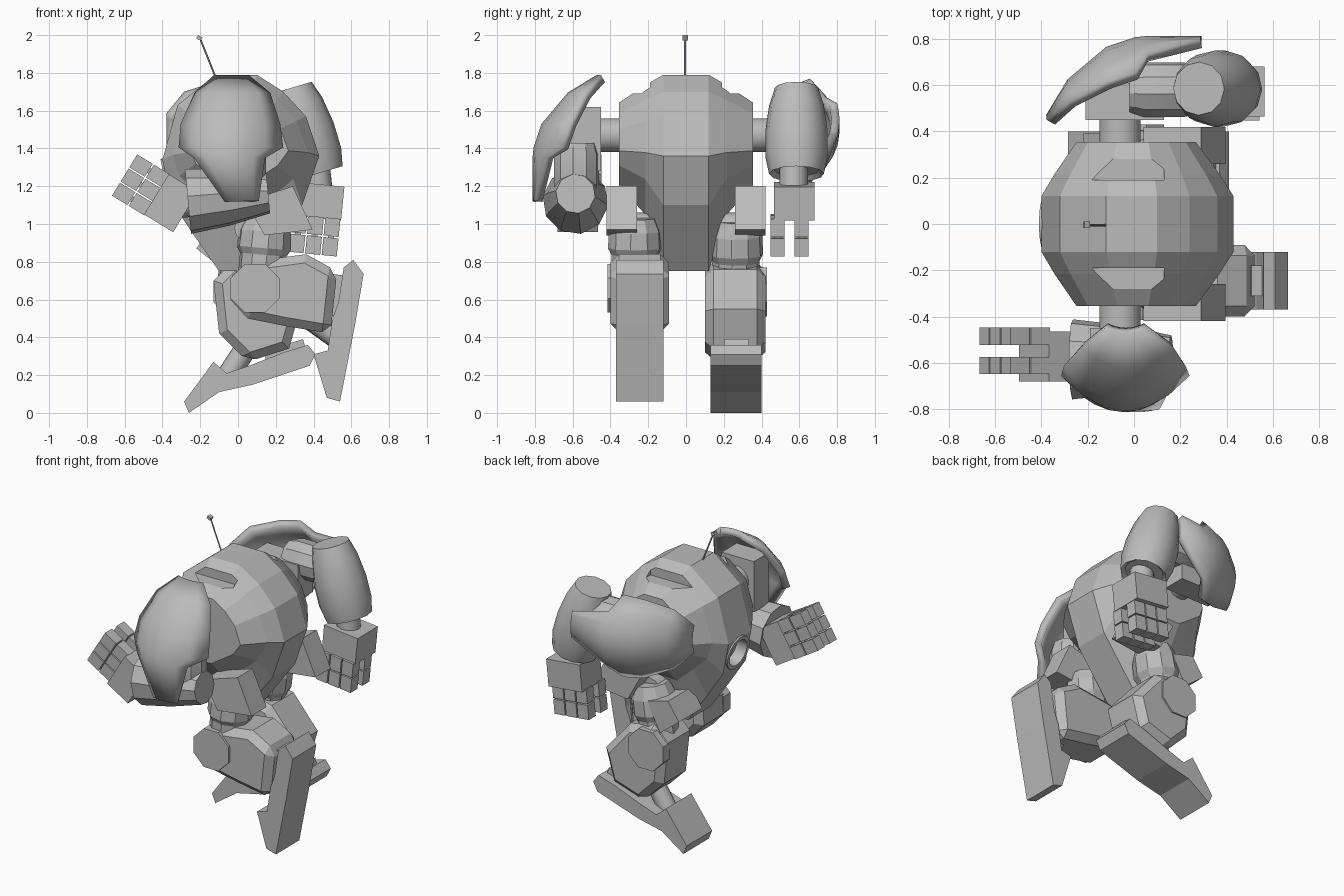
import bpy, bmesh, math
from mathutils import Vector

if "Cube" in bpy.data.objects:
    bpy.data.objects.remove(bpy.data.objects["Cube"])

grey = bpy.data.materials.new("plain grey")
grey.use_nodes = True
grey.diffuse_color = (0.5, 0.5, 0.5, 1)
grey.node_tree.nodes["Principled BSDF"].inputs["Base Color"].default_value = (0.5, 0.5, 0.5, 1)


def loft(name, rings, wrap=True, bevel=0, solid=0, smooth=0):
    """Skin a list of point rings; wrapped rings get end caps."""
    bm = bmesh.new()
    rows = [[bm.verts.new(p) for p in ring] for ring in rings]
    n = len(rows[0])
    for a, b in zip(rows, rows[1:]):
        for i in range(n if wrap else n - 1):
            j = (i + 1) % n
            bm.faces.new((a[i], a[j], b[j], b[i]))
    if wrap:
        bm.faces.new(rows[0])
        bm.faces.new(rows[-1])
    bmesh.ops.recalc_face_normals(bm, faces=bm.faces)
    mesh = bpy.data.meshes.new(name)
    bm.to_mesh(mesh)
    bm.free()
    mesh.materials.append(grey)
    ob = bpy.data.objects.new(name, mesh)
    bpy.context.collection.objects.link(ob)
    if bevel:
        mod = ob.modifiers.new("chamfer", "BEVEL")
        mod.width, mod.segments = bevel, 1
        mod.limit_method, mod.angle_limit = "ANGLE", math.radians(60)
    if solid:
        mod = ob.modifiers.new("thickness", "SOLIDIFY")
        mod.thickness, mod.offset = solid, 0
    if smooth:
        bpy.ops.object.select_all(action="DESELECT")
        ob.select_set(True)
        bpy.context.view_layer.objects.active = ob
        bpy.ops.object.shade_smooth_by_angle(angle=math.radians(smooth))
    return ob


def prism(name, outline, y0, y1, bevel=0):
    """Side outline in x and z, extruded across y."""
    return loft(name, [[(x, y, z) for x, z in outline] for y in (y0, y1)], bevel=bevel)


def barrel(name, p, q, profile, sides=12, smooth=0):
    """Round part between two points; profile holds (fraction, radius)."""
    p, q = Vector(p), Vector(q)
    axis = (q - p).normalized()
    u = axis.orthogonal().normalized()
    v = axis.cross(u)
    turn = math.pi / sides
    rings = [[p.lerp(q, t) + r * (u * math.cos(2 * i * turn + turn) + v * math.sin(2 * i * turn + turn))
              for i in range(sides)] for t, r in profile]
    return loft(name, rings, smooth=smooth)


def rod(name, p, q, r, sides=12):
    return barrel(name, p, q, [(0, r), (1, r)], sides, 40)


def block(name, c, d, length, width, y0, y1):
    """Box centred on (x, z) = c with its length along direction d."""
    d = Vector(d).normalized() * length / 2
    n = Vector((-d.y, d.x)).normalized() * width / 2
    c = Vector(c)
    return prism(name, [c + d + n, c + d - n, c - d - n, c - d + n], y0, y1)


def carve(target, cutter):
    cutter.hide_render = cutter.hide_viewport = True
    mod = target.modifiers.new("recess", "BOOLEAN")
    mod.operation, mod.object = "DIFFERENCE", cutter


# Faceted body: each station has y, side scale, and downward scale
section = [(0.43, 1.36), (0.36, 1.57), (0.24, 1.70), (0.10, 1.79), (-0.12, 1.79), (-0.32, 1.63),
           (-0.40, 1.34), (-0.36, 1.13), (-0.24, 0.95), (-0.1, 0.75), (0.08, 0.75), (0.34, 1.1)]
stations = [(0.355, 0.62, 0.3), (0.215, 0.86, 0.54), (0.12, 1, 1)]
stations = [(-y, s, low) for y, s, low in stations] + stations[::-1]
body = loft("body", [[(x * s, y, 1.4 + (z - 1.4) * (s if z > 1.4 else low)) for x, z in section]
                     for y, s, low in stations])

# Roof recesses
for s in (-1, 1):
    carve(body, block("roof_recess_cutter", (-0.13, 1.79), (1, 0), 0.52, 0.2, s * 0.19, s * 0.28))

# Sensor port
normal = Vector((-0.98, 0, -0.18)).normalized()
hub = Vector((-0.38, 0, 1.235))
carve(body, rod("sensor_cutter", hub - normal * 0.08, hub + normal * 0.1, 0.1, 16))
barrel("sensor_ring", hub - normal * 0.06, hub + normal * 0.01,
       [(0, 0.115), (1, 0.115), (1, 0.09), (0, 0.08)], 16, 30)

# Antenna
rod("antenna", (-0.12, -0.005, 1.78), (-0.2, -0.005, 1.98), 0.005, 6)
block("antenna_tip", (-0.205, 1.985), (0.9, -0.4), 0.026, 0.02, -0.018, 0.01)

# Arms: the second arm is mirrored across y and swung a quarter turn at the shoulder
PX, PZ = -0.06, 1.47


def near(x, y, z):
    return (x, y, z)


def swung(x, y, z):
    return (PX - (z - PZ), -y, PZ + (x - PX))


plate_rows = [(1.77, -0.12, 0.05, -0.46, -0.44), (1.68, -0.22, 0.16, -0.61, -0.52),
              (1.52, -0.29, 0.21, -0.745, -0.60), (1.40, -0.30, 0.225, -0.785, -0.64),
              (1.35, -0.22, 0.13, -0.79, -0.72), (1.12, -0.06, 0.10, -0.79, -0.78)]


def shoulder(place, side):
    rod(side + "_shoulder_axle", (PX, -0.3, PZ) if side == "right" else (PX, 0.3, PZ),
        place(PX, -0.5, PZ), 0.09, 16)
    rows = []
    for z, x0, x1, y_mid, y_edge in plate_rows:
        rows.append([place(x0 + (x1 - x0) * i / 6, y_mid + (y_edge - y_mid) * (i / 3 - 1) ** 2, z)
                     for i in range(7)])
    loft(side + "_shoulder_plate", rows, wrap=False, solid=0.045, smooth=28)
    loft(side + "_shoulder_block", [[place(x, y, z) for x, y in
         ((-0.19, -0.45), (0.05, -0.45), (0.05, -0.61), (-0.19, -0.61))] for z in (1.62, 1.28)])
    barrel(side + "_upper_arm", place(0.03, -0.58, 1.43), place(0.03, -0.58, 1.12),
           [(0, 0.1), (0.2, 0.12), (0.75, 0.12), (1, 0.1)], 10, 30)


def hand(name, side, palm, fingers, d):
    """Palm with two rows of three jointed fingers."""
    d = Vector(d).normalized()
    n = Vector((-d.y, d.x))
    block(name + "_palm", palm, d, 0.18, 0.25, side * 0.465, side * 0.68)
    for y in (side * 0.485, side * 0.612):
        for k in (-1, 0, 1):
            c = Vector(fingers) + n * k * 0.088
            block(name + "_finger_core", c - d * 0.02, d, 0.2, 0.03, y - 0.02, y + 0.02)
            for e in (-0.052, 0.052):
                block(name + "_finger_joint", c + d * e, d, 0.096, 0.08, y - 0.037, y + 0.037)


shoulder(near, "right")
shoulder(swung, "left")
barrel("right_forearm", (0.16, -0.585, 1.16), (-0.265, -0.585, 1.12),
       [(0, 0.105), (0.5, 0.15), (1, 0.175), (0.95, 0.13)], 10, 30)
barrel("left_forearm", (0.28, 0.585, 1.72), (0.415, 0.585, 1.265),
       [(0, 0.115), (0.2, 0.145), (0.5, 0.165), (0.8, 0.165), (1, 0.145), (0.95, 0.12)], 12, 30)
rod("right_wrist", (-0.2, -0.57, 1.12), (-0.36, -0.57, 1.11), 0.08)
rod("left_wrist", (0.41, 0.57, 1.32), (0.43, 0.57, 1.14), 0.075)
hand("right", -1, (-0.355, 1.11), (-0.515, 1.207), (-0.85, 0.52))
hand("left", 1, (0.43, 1.12), (0.405, 0.94), (-0.1, -1))

# Hips
rod("hip_axle", (0.06, -0.3, 0.98), (0.06, 0.3, 0.98), 0.08)
for s in (-1, 1):
    prism("hip_skirt", [(0.04, 1.12), (0.29, 1.2), (0.395, 0.97), (0.14, 0.94)], s * 0.26, s * 0.42)
prism("front_skirt", [(-0.14, 0.99), (-0.22, 0.87), (-0.08, 0.76), (0.02, 0.95)], 0.14, 0.39)

# Thighs
thigh = [(0, 0.11), (0.2, 0.14), (0.45, 0.145), (0.55, 0.125), (0.8, 0.125), (1, 0.1)]
barrel("right_thigh", (0.15, -0.27, 1.03), (0.12, -0.27, 0.68), thigh, 10)
barrel("left_thigh", (0.07, 0.265, 1.02), (0.0, 0.265, 0.62), thigh, 10)

# Trailing leg
prism("right_shin", [(-0.03, 0.73), (0.06, 0.80), (0.36, 0.84), (0.525, 0.75), (0.49, 0.42),
                     (0.25, 0.46), (0.05, 0.5), (-0.04, 0.6)], -0.40, -0.09, 0.045)
barrel("right_knee_disc", (0.09, -0.415, 0.66), (0.09, -0.34, 0.66), [(0, 0.14), (1, 0.14)], 8)
rod("right_ankle", (0.38, -0.245, 0.5), (0.52, -0.245, 0.4), 0.06)
prism("right_foot", [(0.56, 0.77), (0.61, 0.81), (0.665, 0.735), (0.62, 0.47), (0.54, 0.06), (0.47, 0.08),
                     (0.40, 0.31), (0.475, 0.33), (0.50, 0.5), (0.53, 0.58)], -0.37, -0.12)
block("right_heel_block", (0.53, 0.62), (0.15, 1), 0.22, 0.08, -0.31, -0.18)

# Planted leg
prism("left_shin", [(-0.13, 0.70), (-0.10, 0.42), (0.05, 0.27), (0.27, 0.34), (0.33, 0.55),
                    (0.15, 0.76), (-0.03, 0.8)], 0.10, 0.42, 0.045)
barrel("left_knee_disc", (0.0, 0.36, 0.64), (0.0, 0.43, 0.64), [(0, 0.14), (1, 0.14)], 8)
rod("left_ankle", (0.04, 0.265, 0.34), (-0.05, 0.265, 0.2), 0.06)
prism("left_foot", [(-0.26, 0.0), (-0.1, 0.11), (0.08, 0.15), (0.38, 0.25), (0.41, 0.31), (0.37, 0.36),
                    (0.24, 0.32), (0.06, 0.25), (-0.06, 0.21), (-0.13, 0.27), (-0.285, 0.06)], 0.13, 0.40)
block("left_heel_block", (0.25, 0.32), (1, 0.3), 0.22, 0.08, 0.2, 0.33)
